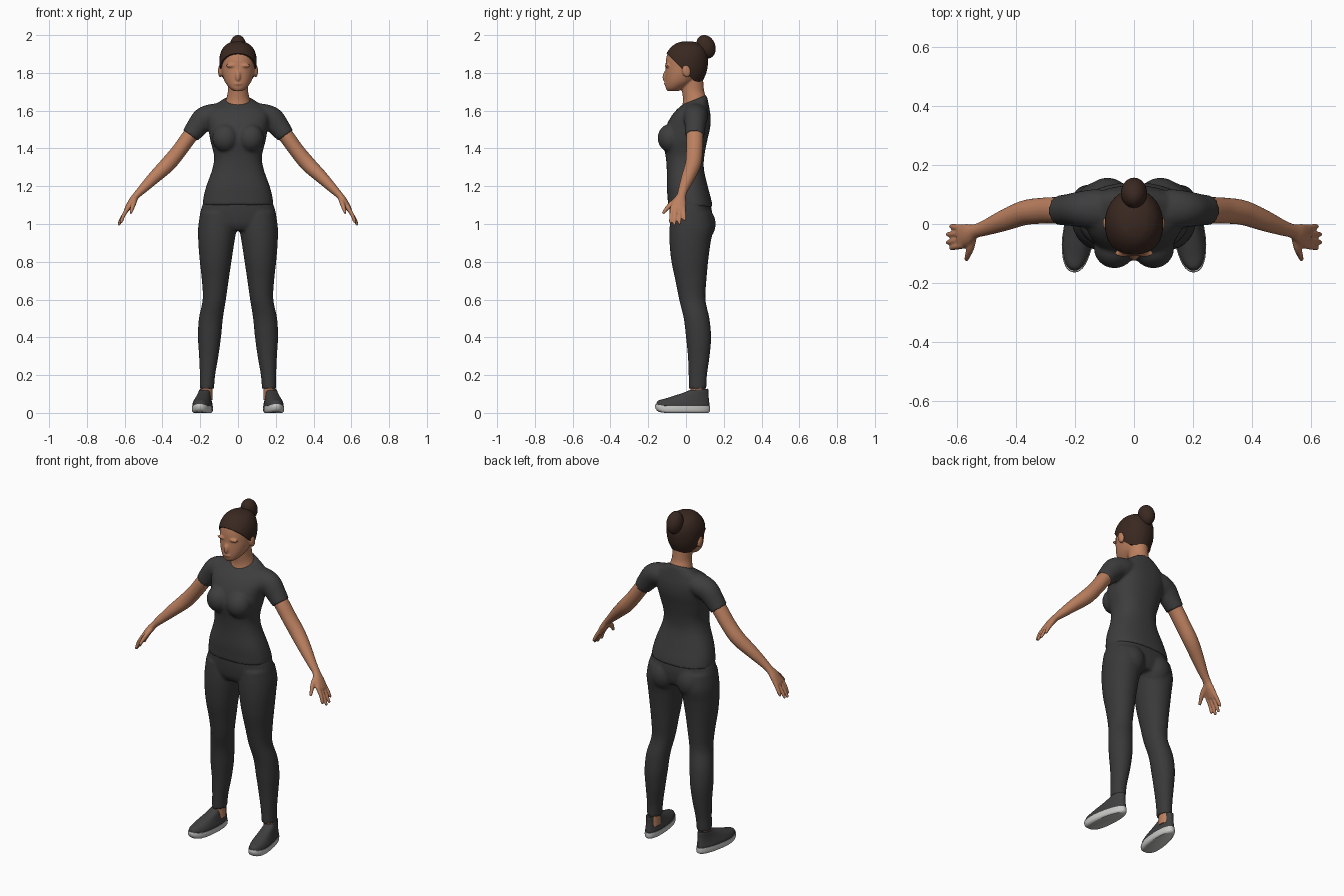
import bpy, bmesh, math
from mathutils import Vector, Matrix

SIDES = (-1, 1)


def material(name, rgb):
    m = bpy.data.materials.new(name)
    m.diffuse_color = (*rgb, 1)
    return m


SKIN = material("skin", (0.50, 0.215, 0.115))
HAIR = material("dark_brown_hair", (0.042, 0.021, 0.015))
SHIRT = material("shirt_charcoal", (0.047, 0.047, 0.048))
PANTS = material("pants_charcoal", (0.041, 0.041, 0.042))
SHOE = material("shoe_grey", (0.050, 0.050, 0.051))
SOLE = material("sole_light_grey", (0.58, 0.58, 0.56))


def smooth_rows(rows, steps=5):
    """Catmull-Rom interpolation of rows of numbers."""
    out = []
    for i in range(len(rows) - 1):
        p = [rows[max(0, min(len(rows) - 1, i + k))] for k in (-1, 0, 1, 2)]
        for s in range(steps):
            t = s / steps
            out.append([0.5 * (2 * b + (c - a) * t + (2 * a - 5 * b + 4 * c - d) * t * t
                               + (3 * b - a - 3 * c + d) * t ** 3) for a, b, c, d in zip(*p)])
    return out + [list(rows[-1])]


def skin_rings(bm, rings):
    """Bridge equal rings of points and cap both ends."""
    loops = [[bm.verts.new(p) for p in r] for r in rings]
    n = len(loops[0])
    for a, b in zip(loops, loops[1:]):
        for i in range(n):
            bm.faces.new((a[i], a[(i + 1) % n], b[(i + 1) % n], b[i]))
    bm.faces.new(loops[0])
    bm.faces.new(loops[-1])


def loft(bm, rows, n=2.0, s=1, count=36):
    """Stack of flat rings: z, x0, x1, y0, y1, tilt."""
    rings = []
    for z, x0, x1, y0, y1, tilt in smooth_rows(rows):
        ring = []
        for i in range(count):
            a = math.tau * i / count
            c, d = (math.copysign(abs(f) ** (2 / n), f) for f in (math.cos(a), math.sin(a)))
            dy = (y1 - y0) / 2 * d
            ring.append((s * ((x0 + x1) / 2 + (x1 - x0) / 2 * c), (y0 + y1) / 2 + dy, z + tilt * dy))
        rings.append(ring)
    skin_rings(bm, rings)


def stack(bm, rows, n=2.0):
    """Centred loft: z, half width, y0, y1, tilt."""
    loft(bm, [(z, -w, w, a, b, t) for z, w, a, b, t in rows], n)


def tube(bm, rows, s=1, count=20):
    """Limb along a path: x, y, z, radius along y, radius across."""
    rows = smooth_rows(rows)
    pts = [Vector((s * r[0], r[1], r[2])) for r in rows]
    rings = []
    for i, r in enumerate(rows):
        t = (pts[min(i + 1, len(pts) - 1)] - pts[max(i - 1, 0)]).normalized()
        u = Vector((0, 1, 0))
        u = (u - t * u.dot(t)).normalized()
        v = t.cross(u)
        rings.append([pts[i] + u * r[3] * math.cos(a) + v * r[4] * math.sin(a)
                      for a in (math.tau * k / count for k in range(count))])
    skin_rings(bm, rings)


def ball(bm, loc, size, tilt=0):
    m = Matrix.Translation(loc) @ Matrix.Rotation(tilt, 4, 'X') @ Matrix.Diagonal((*size, 1))
    bmesh.ops.create_uvsphere(bm, u_segments=28, v_segments=18, radius=1, matrix=m)


def finish(bm, name, mat, voxel=0, relax=3):
    bmesh.ops.recalc_face_normals(bm, faces=bm.faces)
    me = bpy.data.meshes.new(name)
    bm.to_mesh(me)
    bm.free()
    me.materials.append(mat)
    me.polygons.foreach_set("use_smooth", [True] * len(me.polygons))
    me.set_sharp_from_angle(angle=math.radians(45))
    ob = bpy.data.objects.new(name, me)
    bpy.context.collection.objects.link(ob)
    if voxel:  # fuse overlapping volumes into one soft surface
        r = ob.modifiers.new("fuse", 'REMESH')
        r.mode, r.voxel_size, r.use_smooth_shade = 'VOXEL', voxel, True
        k = ob.modifiers.new("relax", 'SMOOTH')
        k.factor, k.iterations = 0.5, relax
    return ob


# Shirt: torso, bust and short sleeves
bm = bmesh.new()
stack(bm, [(1.095, .188, -.095, .142, -.05), (1.14, .183, -.098, .132, -.03), (1.2, .168, -.102, .115, 0),
           (1.29, .136, -.102, .095, 0), (1.36, .127, -.108, .097, 0), (1.44, .146, -.122, .112, 0),
           (1.51, .158, -.108, .128, 0), (1.57, .168, -.078, .13, 0), (1.615, .145, -.048, .122, .1),
           (1.64, .105, -.03, .115, .25), (1.658, .07, -.018, .108, .4)], 2.35)
for s in SIDES:
    ball(bm, (s * .066, -.082, 1.455), (.07, .068, .075))
    tube(bm, [(.07, .045, 1.585, .065, .055), (.13, .05, 1.575, .068, .062), (.18, .05, 1.555, .061, .064),
              (.22, .048, 1.51, .054, .056), (.252, .046, 1.468, .051, .048)], s)
finish(bm, "shirt", SHIRT, .008, 4)

# Pants: hips, seat and two legs
bm = bmesh.new()
stack(bm, [(.965, .17, -.06, .12, 0), (1.0, .2, -.08, .135, 0), (1.06, .2, -.088, .138, 0),
           (1.13, .178, -.088, .125, 0)], 2.3)
for s in SIDES:
    ball(bm, (s * .09, .065, 1.0), (.085, .092, .1))
    loft(bm, [(1.06, .012, .2, -.08, .13, 0), (.98, .008, .211, -.087, .145, 0), (.9, .02, .21, -.087, .13, 0),
              (.8, .035, .202, -.077, .117, 0), (.7, .05, .191, -.056, .108, 0), (.6, .064, .187, -.036, .103, 0),
              (.5, .08, .207, -.012, .124, 0), (.4, .09, .212, .0, .133, 0), (.3, .104, .206, .01, .125, 0),
              (.2, .121, .202, .014, .111, 0), (.128, .127, .203, .014, .108, 0)], 2.1, s)
finish(bm, "pants", PANTS, .008, 3)

# Head with nose, lips, brow, ears and neck
bm = bmesh.new()
stack(bm, [(1.703, .022, -.098, -.04, 0), (1.72, .045, -.107, -.01, 0), (1.75, .068, -.11, .04, 0),
           (1.79, .083, -.11, .08, 0), (1.83, .089, -.108, .1, 0), (1.87, .09, -.106, .105, 0),
           (1.91, .084, -.094, .1, 0), (1.94, .06, -.06, .08, 0)], 2.1)
stack(bm, [(1.57, .09, -.035, .11, .2), (1.635, .07, -.022, .11, .3), (1.67, .06, -.016, .103, .2),
           (1.71, .053, -.022, .095, 0), (1.78, .055, -.03, .09, 0)])
ball(bm, (0, -.108, 1.783), (.014, .016, .03), -.15)
ball(bm, (0, -.104, 1.743), (.024, .012, .011))
for s in SIDES:
    ball(bm, (s * .036, -.099, 1.838), (.03, .012, .01))
    ball(bm, (s * .094, .002, 1.81), (.012, .022, .034), .2)
finish(bm, "head_and_neck", SKIN, .005, 3)

# Hair cap trimmed along the hairline
bm = bmesh.new()
stack(bm, [(1.73, .06, -.09, .075, 0), (1.77, .083, -.112, .095, 0), (1.81, .095, -.118, .11, 0),
           (1.86, .099, -.117, .117, 0), (1.9, .094, -.105, .113, 0), (1.935, .077, -.08, .098, 0),
           (1.957, .05, -.05, .068, 0), (1.967, .015, -.015, .03, 0)], 2.05)
for point, normal in (((0, -.1, 1.9), (0, 1, 1)), ((0, 0, 1.768), (0, .25, 1))):
    cut = bmesh.ops.bisect_plane(bm, geom=bm.verts[:] + bm.edges[:] + bm.faces[:], plane_co=point,
                                 plane_no=normal, clear_inner=True)
    bmesh.ops.holes_fill(bm, edges=[e for e in bm.edges if e.is_boundary], sides=0)
finish(bm, "hair_cap", HAIR)

# Hair bun
bm = bmesh.new()
ball(bm, (0, .105, 1.938), (.044, .05, .064), .35)
finish(bm, "hair_bun", HAIR)

for s, side in zip(SIDES, ("right", "left")):
    # Arm, palm, fingers and thumb
    bm = bmesh.new()
    tube(bm, [(.18, .052, 1.55, .043, .043), (.25, .047, 1.472, .045, .041), (.31, .045, 1.39, .044, .04),
              (.37, .038, 1.318, .042, .041), (.44, .012, 1.25, .036, .034), (.5, -.012, 1.19, .027, .025),
              (.537, -.024, 1.152, .024, .019), (.562, -.035, 1.118, .036, .019),
              (.588, -.043, 1.078, .041, .014), (.592, -.045, 1.07, .036, .01)], s)
    for ky, tx, ty, tz in ((-.072, .618, -.082, 1.012), (-.052, .629, -.062, 1.0),
                           (-.032, .629, -.035, 1.005), (-.013, .618, -.008, 1.022)):
        tube(bm, [(.578, ky, 1.092, .012, .012), (.604, (ky + ty) / 2, 1.05, .0105, .0105),
                  (tx, ty, tz, .008, .008), (tx + .001, ty, tz - .005, .004, .004)], s, 12)
    tube(bm, [(.545, -.042, 1.132, .014, .014), (.553, -.078, 1.105, .015, .013),
              (.562, -.105, 1.078, .011, .01), (.568, -.122, 1.056, .007, .007)], s, 12)
    finish(bm, side + "_arm_and_hand", SKIN, .0045, 2)

    # Ankle
    bm = bmesh.new()
    tube(bm, [(.166, .062, .18, .038, .032), (.166, .064, .12, .039, .031), (.168, .064, .07, .04, .034)], s)
    finish(bm, side + "_ankle", SKIN)

    # Shoe upper and sole, turned slightly outward
    turn = Matrix.Translation((s * .184, 0, 0)) @ Matrix.Rotation(s * .13, 4, 'Z')
    shoe_parts = {
        "_shoe_upper": (SHOE, [(.025, -.051, .051, -.158, .124, 0), (.045, -.051, .051, -.157, .125, 0),
                               (.06, -.047, .047, -.142, .124, -.02), (.076, -.042, .042, -.103, .122, -.02),
                               (.095, -.037, .037, -.05, .12, 0), (.113, -.034, .034, -.005, .12, .05),
                               (.124, -.032, .032, .018, .118, .08)]),
        "_shoe_sole": (SOLE, [(0, -.045, .045, -.148, .118, 0), (.008, -.052, .052, -.16, .127, 0),
                              (.022, -.054, .054, -.165, .129, 0), (.036, -.053, .053, -.163, .128, 0)])}
    for part, (mat, rows) in shoe_parts.items():
        bm = bmesh.new()
        loft(bm, rows, 2.3, s)
        for v in bm.verts:  # narrow the heel and lift the toe tip
            v.co.x *= 1 - .16 * max(0, min(1, (v.co.y + .06) / .18))
            v.co.z += .012 * max(0, (-.1 - v.co.y) / .065) ** 2
        bm.transform(turn)
        finish(bm, side + part, mat)
